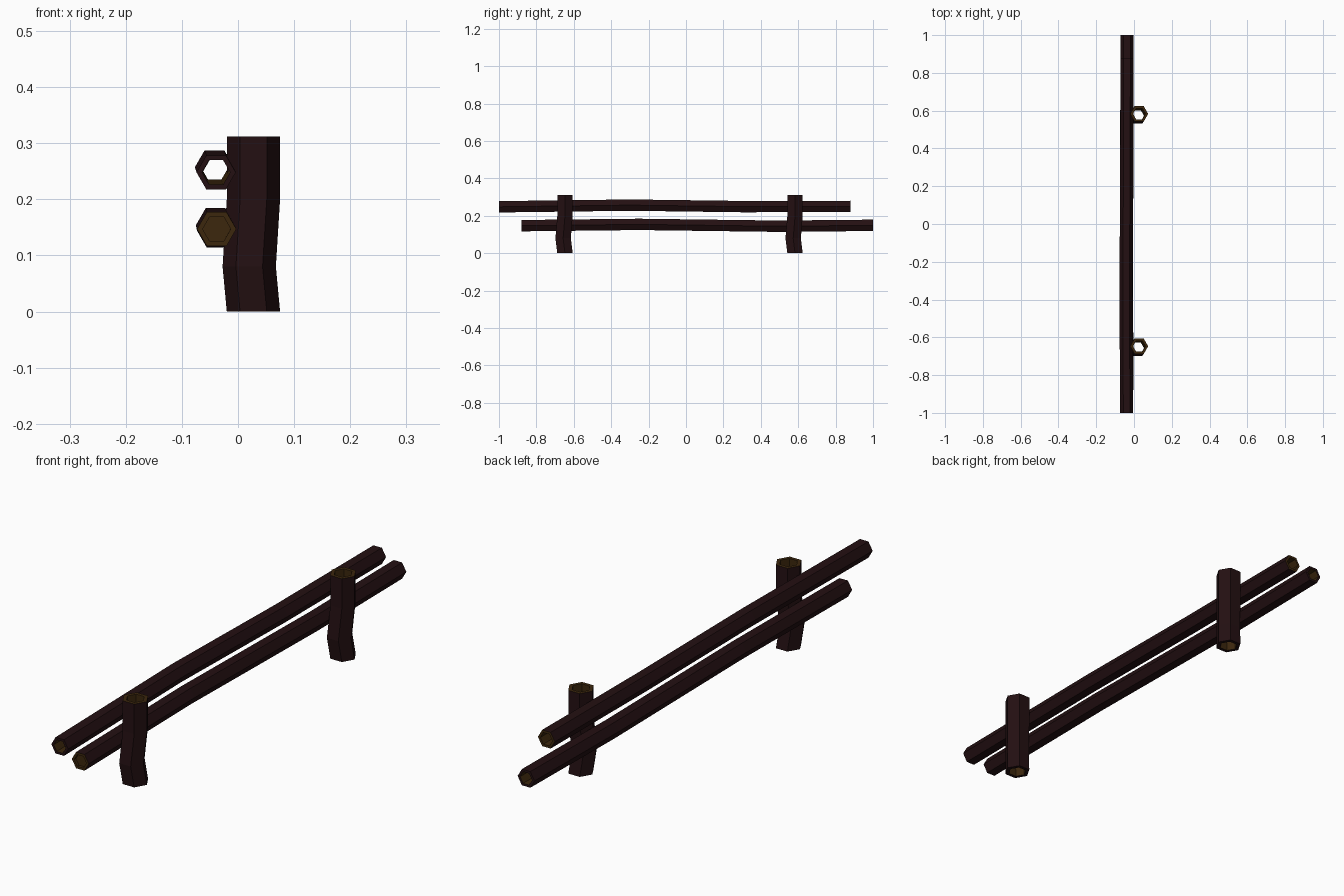
import bpy, bmesh, math
from mathutils import Vector

cube = bpy.data.objects.get("Cube")
if cube:
    bpy.data.objects.remove(cube, do_unlink=True)


def material(name, rgb):
    m = bpy.data.materials.new(name)
    m.use_nodes = True
    m.diffuse_color = (*rgb, 1)
    m.node_tree.nodes["Principled BSDF"].inputs["Base Color"].default_value = (*rgb, 1)
    return m


BARK = material("dark bark", (0.017, 0.005, 0.006))
WOOD = material("cut wood", (0.045, 0.02, 0.004))


def hollow_log(name, path, radius, bore, upright, cut_end, plug=None):
    """Bent six-sided log with a bore; cut_end (0 or -1) shows cut wood."""
    bm = bmesh.new()

    def ring(p, r):
        verts = []
        for i in range(6):
            a = math.radians(60 * i)
            c, s = r * math.cos(a), r * math.sin(a)
            verts.append(bm.verts.new(Vector(p) + Vector((c, s, 0) if upright else (c, 0, s))))
        return verts

    def bridge(a, b, mat):
        for i in range(6):
            j = (i + 1) % 6
            bm.faces.new((a[i], a[j], b[j], b[i])).material_index = mat

    outer = [ring(p, radius) for p in path]
    inner = [ring(p, bore) for p in path]
    for rings, mat in ((outer, 0), (inner, 1)):
        for a, b in zip(rings, rings[1:]):
            bridge(a, b, mat)
    for end in (0, -1):
        bridge(outer[end], inner[end], 1 if end == cut_end else 0)
    bmesh.ops.recalc_face_normals(bm, faces=bm.faces[:])
    # Recessed core closing the bore
    if plug is not None:
        f = bm.faces.new(ring(plug, bore))
        f.material_index = 1
        f.normal_update()
        if f.normal.y > 0:
            f.normal_flip()
    me = bpy.data.meshes.new(name)
    bm.to_mesh(me)
    bm.free()
    me.materials.append(BARK)
    me.materials.append(WOOD)
    ob = bpy.data.objects.new(name, me)
    bpy.context.collection.objects.link(ob)


# Posts, kinked near the ground
for name, y in (("front_post", -0.647), ("back_post", 0.583)):
    hollow_log(name, [(0.0275, y, 0), (0.02, y - 0.01, 0.08),
                      (0.0275, y, 0.2), (0.0275, y, 0.312)],
               0.0475, 0.033, True, -1)

# Rails, gently bowed and offset lengthwise
hollow_log("upper_rail", [(-0.039, -1, 0.248), (-0.042, -0.3, 0.257),
                          (-0.038, 0.3, 0.249), (-0.037, 0.88, 0.25)],
           0.035, 0.025, False, -1)
hollow_log("lower_rail", [(-0.038, -0.88, 0.147), (-0.04, -0.25, 0.154),
                          (-0.038, 0.5, 0.144), (-0.037, 1, 0.149)],
           0.035, 0.025, False, 0, plug=(-0.038, -0.87, 0.147))
